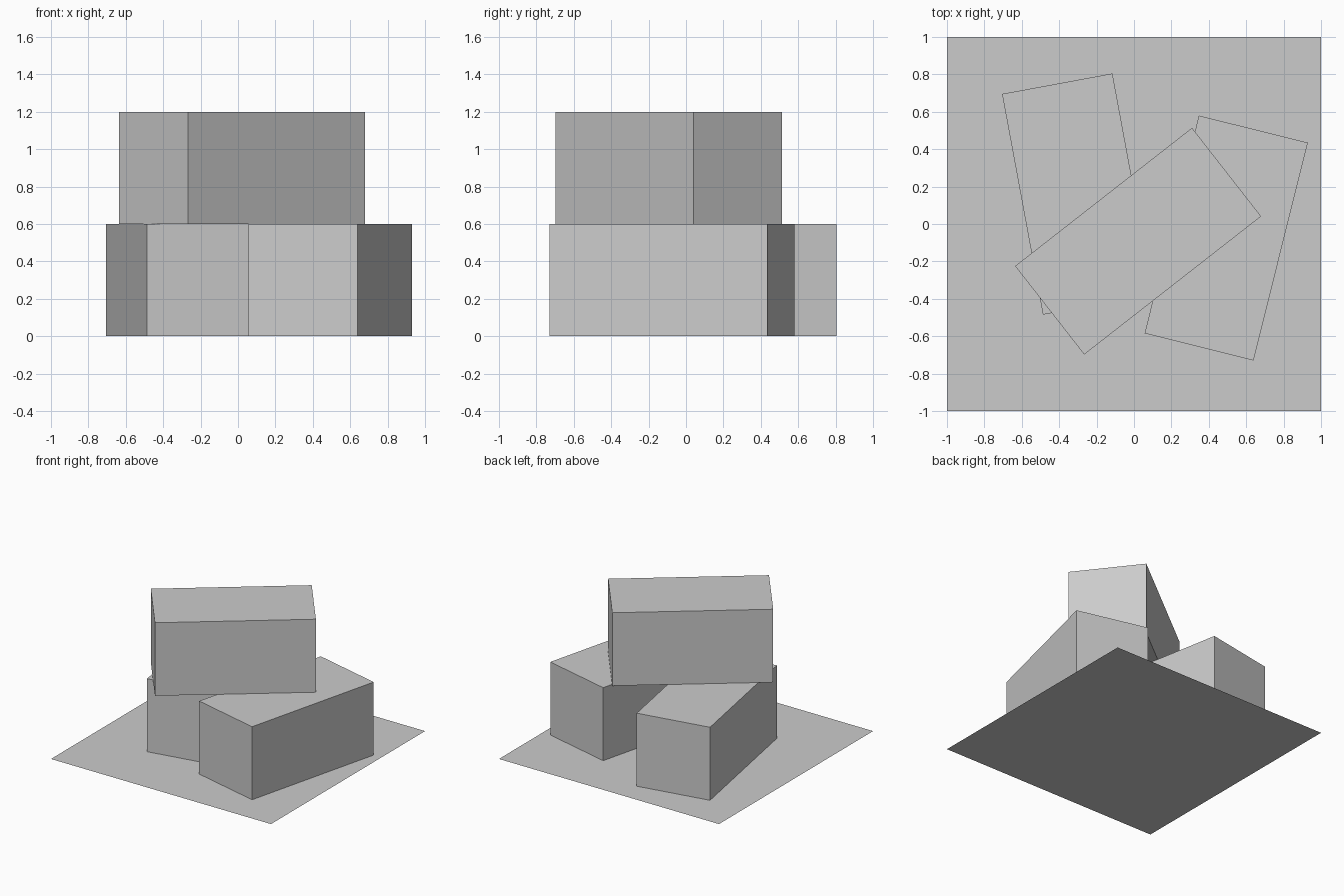
import bpy
from math import radians

# Remove the default cube
default = bpy.data.objects.get("Cube")
if default:
    bpy.data.objects.remove(default, do_unlink=True)

# Single matte grey
GREY = (0.6, 0.6, 0.6, 1.0)
grey = bpy.data.materials.new("plain_grey")
grey.use_nodes = True
grey.diffuse_color = GREY
grey.node_tree.nodes["Principled BSDF"].inputs["Base Color"].default_value = GREY

BLOCK = (0.6, 1.2, 0.6)


def finish(name):
    obj = bpy.context.object
    obj.name = obj.data.name = name
    obj.data.materials.append(grey)
    return obj


def add_block(name, x, y, level, turn):
    """Equal block on a given stacking level, turned about z in degrees."""
    z = BLOCK[2] * (level + 0.5)
    bpy.ops.mesh.primitive_cube_add(size=1, location=(x, y, z),
                                    rotation=(0, 0, radians(turn)))
    finish(name).scale = BLOCK


# Flat ground sheet
bpy.ops.mesh.primitive_plane_add(size=2, location=(0, 0, 0))
finish("ground_sheet")

# Two lower blocks with a third laid across them
add_block("lower_right_block", -0.301, 0.16, 0, 10.5)
add_block("lower_left_block", 0.493, -0.075, 0, -14)
add_block("upper_block", 0.022, -0.092, 1, -52)
